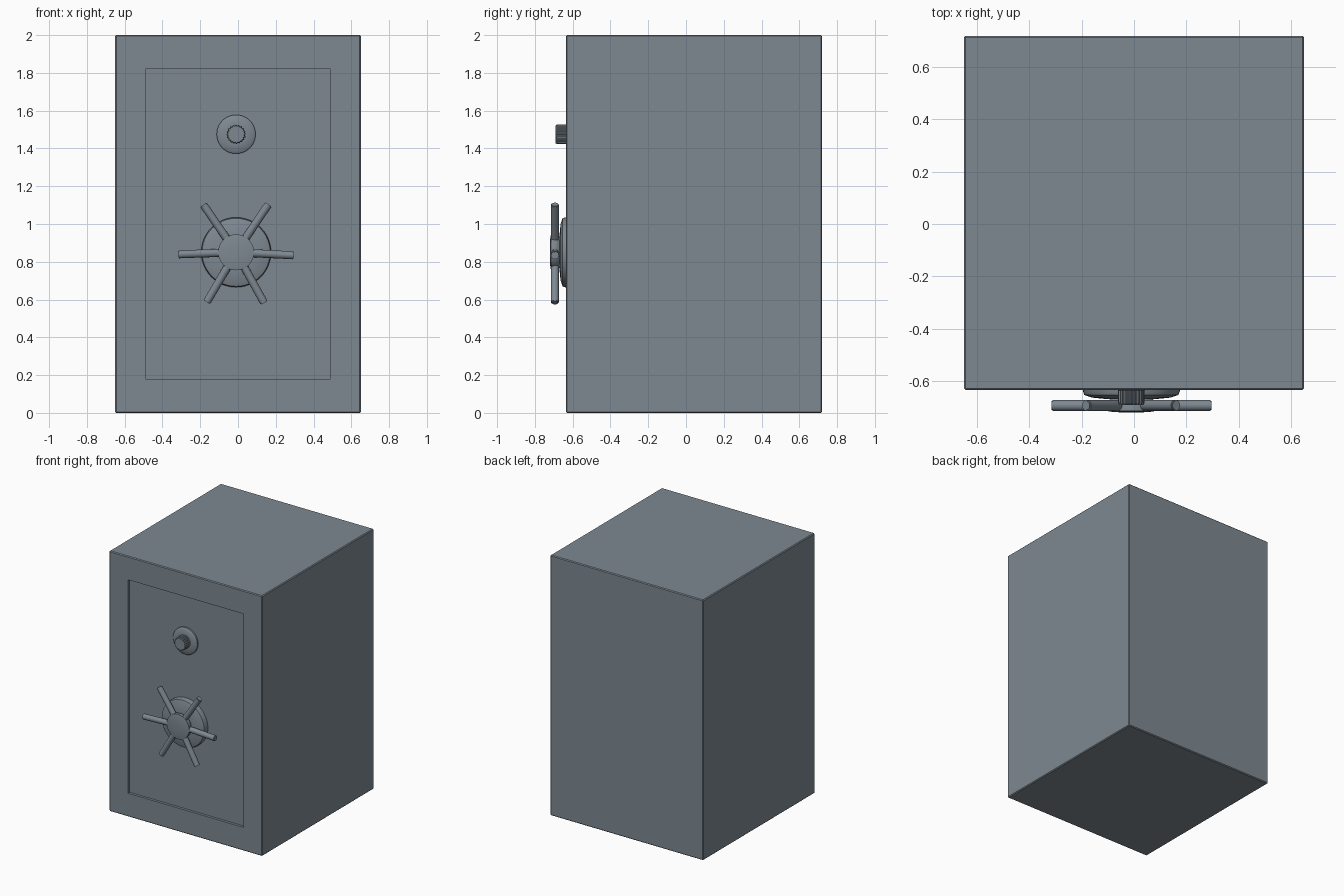
import bpy, bmesh, math
from mathutils import Vector, Matrix

if "Cube" in bpy.data.objects:
    bpy.data.objects.remove(bpy.data.objects["Cube"])

steel = bpy.data.materials.new("blue_grey_steel")
steel.diffuse_color = (0.21, 0.25, 0.285, 1)
steel.use_nodes = True
steel.node_tree.nodes["Principled BSDF"].inputs["Base Color"].default_value = steel.diffuse_color

FRONT, BACK, DOOR = -0.635, 0.72, -0.615
CX = -0.01


def finish(name, bm, smooth=None):
    bmesh.ops.recalc_face_normals(bm, faces=bm.faces)
    me = bpy.data.meshes.new(name)
    bm.to_mesh(me)
    bm.free()
    ob = bpy.data.objects.new(name, me)
    bpy.context.collection.objects.link(ob)
    me.materials.append(steel)
    if smooth:
        bpy.ops.object.select_all(action='DESELECT')
        ob.select_set(True)
        bpy.context.view_layer.objects.active = ob
        bpy.ops.object.shade_smooth_by_angle(angle=math.radians(smooth))
    return ob


def lathe(name, z, profile, n=48, flute=0.0, smooth=40):
    """Turn (radius, y) rings about the front-back axis, capping both ends."""
    bm = bmesh.new()
    rings = []
    for r, y in profile:
        ring = []
        for i in range(n):
            a = 2 * math.pi * i / n
            rr = r - (flute if i % 4 > 1 else 0)
            ring.append(bm.verts.new((CX + rr * math.cos(a), y, z + rr * math.sin(a))))
        rings.append(ring)
    for p, q in zip(rings, rings[1:]):
        for i in range(n):
            j = (i + 1) % n
            bm.faces.new((p[i], p[j], q[j], q[i]))
    bm.faces.new(rings[0])
    bm.faces.new(rings[-1])
    return finish(name, bm, smooth)


# Cabinet: thinly bevelled box with the door recessed in the front
bm = bmesh.new()
bmesh.ops.create_cube(bm, size=1)
for v in bm.verts:
    v.co = (v.co.x * 1.3, v.co.y * (BACK - FRONT) + (BACK + FRONT) / 2, v.co.z * 2 + 1)
bmesh.ops.bevel(bm, geom=bm.edges[:], offset=0.006, segments=1, affect='EDGES')
front = min(bm.faces, key=lambda f: f.calc_center_median().y)
bmesh.ops.inset_region(bm, faces=[front], thickness=0.1)
for v in front.verts:
    v.co = (math.copysign(0.49, v.co.x), FRONT, 1 + math.copysign(0.82, v.co.z - 1))
door = bmesh.ops.extrude_discrete_faces(bm, faces=[front])["faces"][0]
for v in door.verts:
    v.co.y = DOOR
finish("safe_cabinet", bm)

# Combination dial: flat plate and fluted knob
lathe("dial_plate", 1.475, [(0.103, DOOR + 0.005), (0.103, -0.627), (0.095, -0.634), (0.05, -0.636)])
lathe("dial_knob", 1.475, [(0.051, DOOR), (0.051, -0.684), (0.046, -0.692)], flute=0.004, n=80, smooth=30)

# Handle wheel: domed flange and hub
lathe("handle_flange", 0.85, [(0.185, DOOR + 0.005), (0.185, -0.64), (0.18, -0.654),
                              (0.15, -0.664), (0.09, -0.67)])
lathe("handle_hub", 0.85, [(0.075, -0.66), (0.09, -0.68), (0.095, -0.69), (0.095, -0.715),
                           (0.07, -0.719), (0.03, -0.721)])

# Six spokes, very slightly uneven around the hub
for k, deg in enumerate((-3, 56, 124.5, 182, 239.5, 299)):
    a = math.radians(deg)
    d = Vector((math.cos(a), 0, math.sin(a)))
    rot = Vector((0, 0, 1)).rotation_difference(d).to_matrix().to_4x4()
    bm = bmesh.new()
    bmesh.ops.create_cone(bm, cap_ends=True, segments=20, radius1=0.021, radius2=0.021, depth=0.256)
    tip = [e for e in bm.edges if all(v.co.z > 0 for v in e.verts)]
    bmesh.ops.bevel(bm, geom=tip, offset=0.004, segments=2, affect='EDGES')
    bm.transform(Matrix.Translation(Vector((CX, -0.694, 0.85)) + d * 0.178) @ rot)
    finish(f"handle_spoke_{k + 1}", bm, 40)
